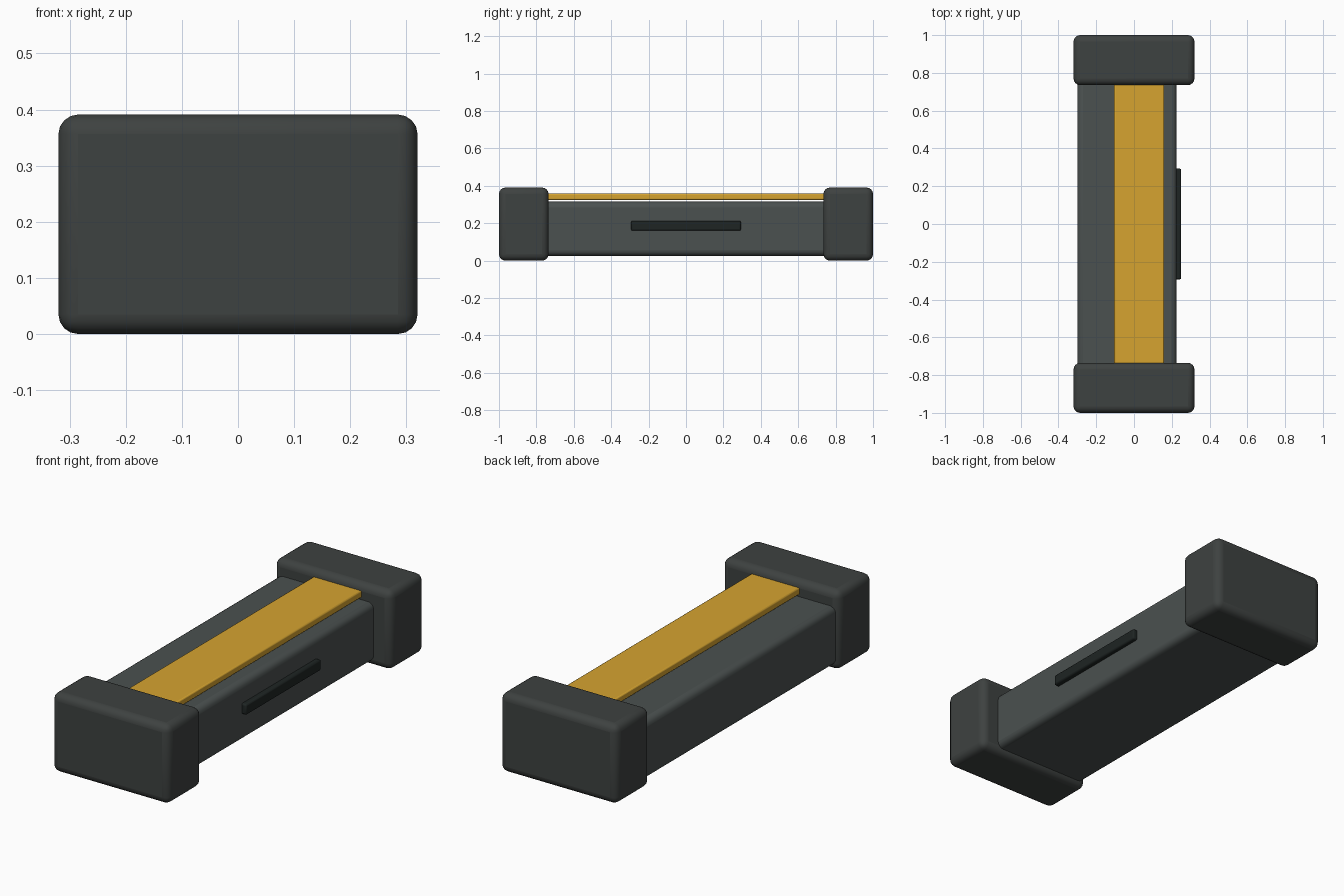
import bpy, bmesh
from math import radians

if "Cube" in bpy.data.objects:
    bpy.data.objects.remove(bpy.data.objects["Cube"])


def material(name, rgb):
    m = bpy.data.materials.new(name)
    m.diffuse_color = (*rgb, 1)
    m.use_nodes = True
    m.node_tree.nodes["Principled BSDF"].inputs["Base Color"].default_value = m.diffuse_color
    return m


def rounded_box(name, lo, hi, radius, segments, mat):
    """Bevelled box spanning the corners lo and hi."""
    centre = [(a + b) / 2 for a, b in zip(lo, hi)]
    size = [b - a for a, b in zip(lo, hi)]
    mesh = bpy.data.meshes.new(name)
    bm = bmesh.new()
    bmesh.ops.create_cube(bm, size=1)
    bmesh.ops.scale(bm, vec=size, verts=bm.verts)
    bm.to_mesh(mesh)
    bm.free()
    mesh.materials.append(mat)
    ob = bpy.data.objects.new(name, mesh)
    ob.location = centre
    bpy.context.collection.objects.link(ob)
    bev = ob.modifiers.new("rounding", "BEVEL")
    bev.width = radius
    bev.segments = segments
    bpy.ops.object.select_all(action="DESELECT")
    ob.select_set(True)
    bpy.context.view_layer.objects.active = ob
    bpy.ops.object.shade_smooth_by_angle(angle=radians(35))
    return ob


cap_mat = material("dark_grey", (0.048, 0.054, 0.052))
body_mat = material("mid_grey", (0.07, 0.082, 0.08))
slot_mat = material("near_black", (0.013, 0.018, 0.017))
gold_mat = material("amber", (0.67, 0.37, 0.03))

# Long body, set off to the left, running into both end caps
rounded_box("body", (-0.30, -0.78, 0.026), (0.226, 0.78, 0.315), 0.03, 4, body_mat)

# Chunky end caps
for name, s in (("front_cap", -1), ("back_cap", 1)):
    y0, y1 = sorted((s * 0.735, s * 1.0))
    rounded_box(name, (-0.32, y0, 0.0), (0.32, y1, 0.391), 0.035, 4, cap_mat)

# Amber strip just above the body, held between the caps
rounded_box("top_strip", (-0.105, -0.76, 0.325), (0.16, 0.76, 0.358), 0.006, 2, gold_mat)

# Thin dark bar on the right side
rounded_box("side_bar", (0.21, -0.293, 0.16), (0.25, 0.293, 0.213), 0.008, 2, slot_mat)
